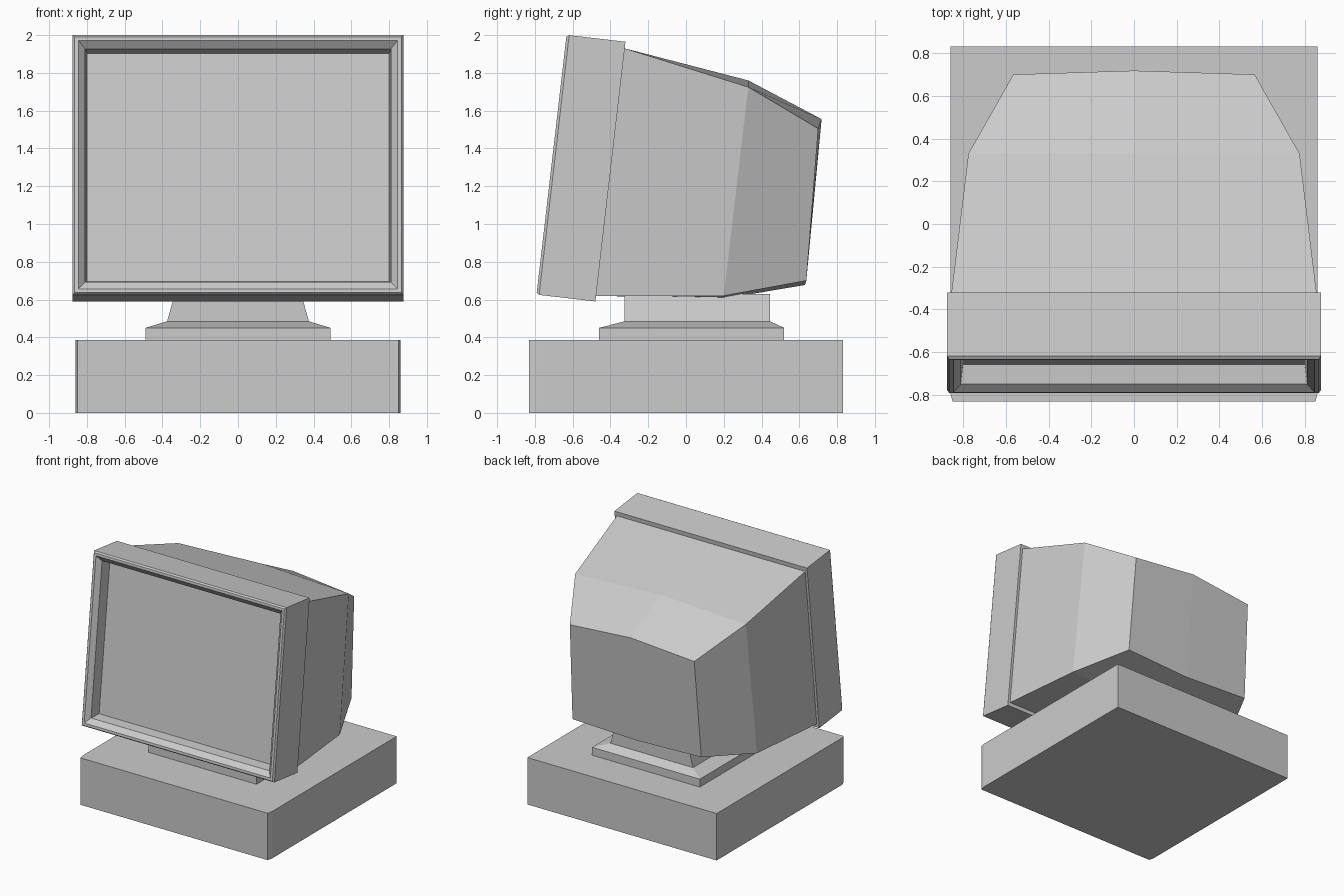
import bpy, math

if "Cube" in bpy.data.objects:
    bpy.data.objects.remove(bpy.data.objects["Cube"])


def loft(name, rings, cap_start=True, cap_end=True):
    """Skin equal-sized closed rings of points into one flat-shaded mesh."""
    n = len(rings[0])
    verts = [p for r in rings for p in r]
    faces = [(a * n + i, a * n + (i + 1) % n, (a + 1) * n + (i + 1) % n, (a + 1) * n + i)
             for a in range(len(rings) - 1) for i in range(n)]
    if cap_start:
        faces.append(tuple(reversed(range(n))))
    if cap_end:
        faces.append(tuple(range(len(verts) - n, len(verts))))
    me = bpy.data.meshes.new(name)
    me.from_pydata(verts, [], faces)
    me.update()
    ob = bpy.data.objects.new(name, me)
    bpy.context.collection.objects.link(ob)
    return ob


def rect(hx, y0, y1, z):
    return [(-hx, y0, z), (hx, y0, z), (hx, y1, z), (-hx, y1, z)]


# desktop case, front upright corners slightly cut
outline = [(-0.85, -0.83), (0.85, -0.83), (0.86, -0.79), (0.86, 0.83), (-0.86, 0.83), (-0.86, -0.79)]
loft("desktop_case", [[(x, y, z) for x, y in outline] for z in (0, 0.385)])

# swivel stand: plate, sloped shoulder, tapering neck
loft("swivel_plate", [rect(0.49, -0.46, 0.52, 0.385), rect(0.49, -0.46, 0.52, 0.45),
                      rect(0.375, -0.325, 0.445, 0.485)])
loft("stand_neck", [rect(0.375, -0.325, 0.445, 0.485), rect(0.335, -0.325, 0.445, 0.63)])

# tilted screen frame: rectangles of half width, half height, forward offset
S, C = math.sin(math.radians(6.6)), math.cos(math.radians(6.6))


def tilted(hx, hv, w):
    return [(x, -0.40 + v * S - w * C, 1.2775 + v * C + w * S)
            for x, v in ((-hx, -hv), (-hx, hv), (hx, hv), (hx, -hv))]


profile = [(0.875, 0.692, 0.0), (0.875, 0.692, 0.30), (0.865, 0.682, 0.314),
           (0.845, 0.662, 0.314), (0.81, 0.622, 0.28), (0.80, 0.608, 0.19)]
loft("screen_frame", [tilted(*p) for p in profile], cap_end=False)

# screen glass at the bottom of the recess
loft("screen", [tilted(0.80, 0.608, 0.18), tilted(0.80, 0.608, 0.19)])


# rear housing: three rings with slightly bulged middle points
def housing_ring(xt, top, mid_top, xb, bottom, mid_bottom):
    return [(-xb, *bottom), (0, *mid_bottom), (xb, *bottom),
            (xt, *top), (0, *mid_top), (-xt, *top)]


housing = loft("rear_housing", [
    housing_ring(0.855, (-0.325, 1.93), (-0.325, 1.93), 0.855, (-0.478, 0.62), (-0.478, 0.62)),
    housing_ring(0.775, (0.33, 1.725), (0.33, 1.76), 0.785, (0.20, 0.62), (0.20, 0.605)),
    housing_ring(0.565, (0.70, 1.505), (0.718, 1.555), 0.585, (0.637, 0.70), (0.63, 0.677)),
], cap_end=False)

# back panel in two halves folded along the centre line
back = housing.data
pts = [tuple(v.co) for v in back.vertices]
faces = [tuple(p.vertices) for p in back.polygons] + [(12, 13, 16, 17), (13, 14, 15, 16)]
back.clear_geometry()
back.from_pydata(pts, [], faces)
back.update()

# consistent outward normals
import bmesh
for ob in bpy.context.collection.objects:
    if ob.name != "screen_frame":
        bm = bmesh.new()
        bm.from_mesh(ob.data)
        bmesh.ops.recalc_face_normals(bm, faces=bm.faces)
        bm.to_mesh(ob.data)
        bm.free()
# the frame is open at the recess, so flip it only if its back cap faces inward
frame = bpy.data.objects["screen_frame"].data
if frame.polygons[len(frame.polygons) - 1].normal.y < 0:
    frame.flip_normals()
